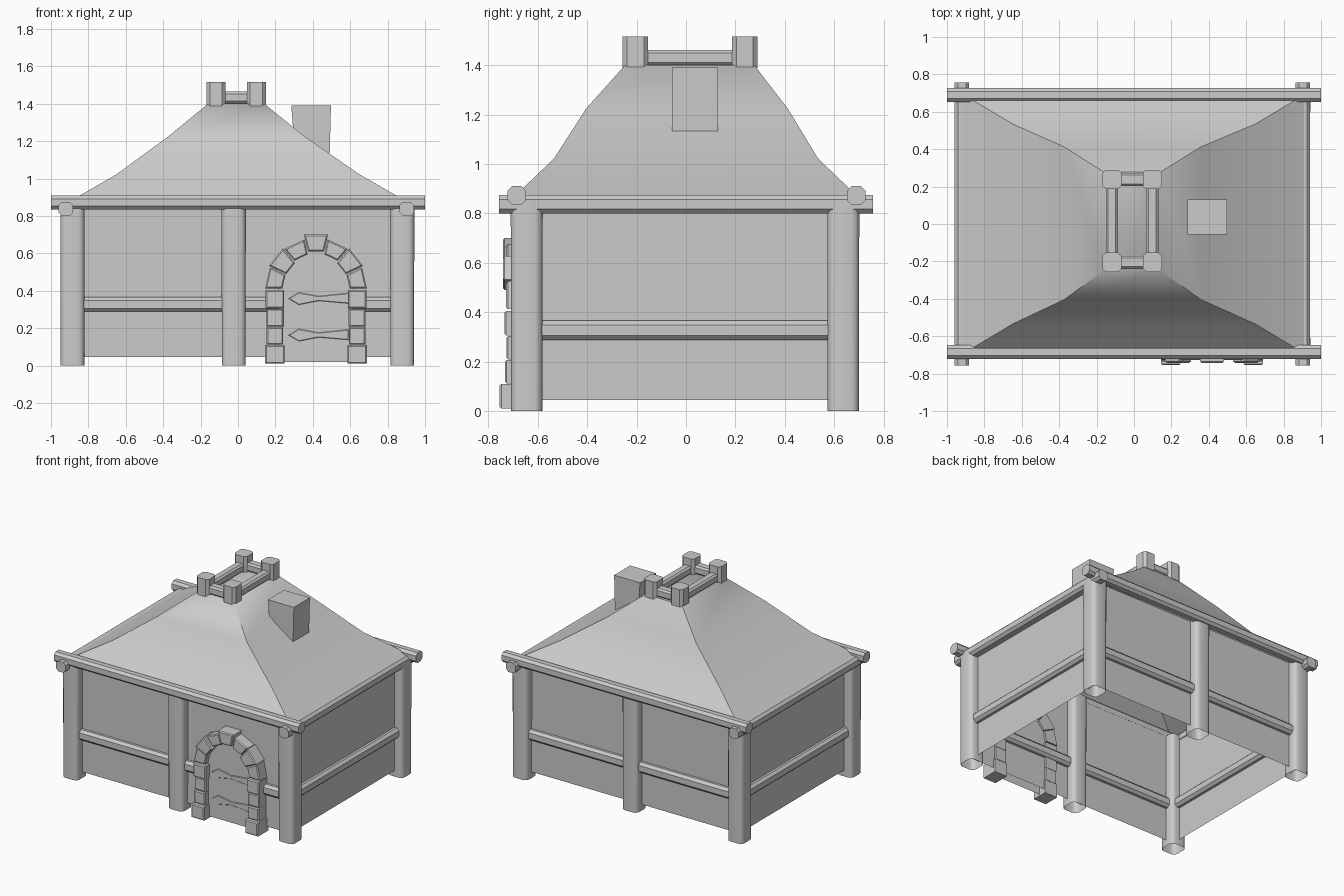
import bpy, bmesh
from math import pi, sin, cos, radians
from mathutils import Vector

if "Cube" in bpy.data.objects:
    bpy.data.objects.remove(bpy.data.objects["Cube"])


def finish(name, bm, smooth=False):
    me = bpy.data.meshes.new(name)
    bmesh.ops.recalc_face_normals(bm, faces=bm.faces)
    bm.to_mesh(me)
    bm.free()
    ob = bpy.data.objects.new(name, me)
    bpy.context.collection.objects.link(ob)
    if smooth:
        bpy.context.view_layer.objects.active = ob
        ob.select_set(True)
        bpy.ops.object.shade_smooth_by_angle(angle=radians(50))
        ob.select_set(False)
    return ob


def bar(name, lo, hi, axis=None, bevel=0.015, segs=1, smooth=False, pinch=1.0, open_ends=False):
    """Box between two corners; edges along one axis (or all edges) are bevelled."""
    lo, hi = Vector(lo), Vector(hi)
    mid, size = (lo + hi) / 2, hi - lo
    bm = bmesh.new()
    bmesh.ops.create_cube(bm, size=1)
    for v in bm.verts:
        k = pinch if v.co.z < 0 else 1
        v.co = Vector((v.co.x * size.x * k, v.co.y * size.y * k, v.co.z * size.z)) + mid
    edges = [e for e in bm.edges if axis is None or
             abs((e.verts[0].co - e.verts[1].co).normalized()[axis]) > 0.9]
    if bevel:
        bmesh.ops.bevel(bm, geom=edges, offset=bevel, segments=segs, profile=0.5, affect='EDGES')
    if open_ends:
        bm.normal_update()
        caps = [f for f in bm.faces if abs(f.normal[axis]) > 0.9]
        bmesh.ops.delete(bm, geom=caps, context='FACES_ONLY')
    return finish(name, bm, smooth)


def prism(name, outline, y0, y1, bevel=0):
    """Extrude an x/z outline from y0 to y1."""
    bm = bmesh.new()
    f = bm.faces.new([bm.verts.new((x, y0, z)) for x, z in outline])
    if y1 is not None:
        new = bmesh.ops.extrude_face_region(bm, geom=[f])['geom']
        for v in new:
            if isinstance(v, bmesh.types.BMVert):
                v.co.y = y1
    if bevel:
        rim = [e for e in bm.edges if all(abs(v.co.y - y0) < 1e-5 for v in e.verts)]
        bmesh.ops.bevel(bm, geom=rim, offset=bevel, segments=1, affect='EDGES')
    return finish(name, bm)


# Walls: four open sheets
bm = bmesh.new()
rings = [[bm.verts.new((x, y, z)) for x, y in ((-.885, -.645), (.88, -.645), (.88, .64), (-.885, .64))]
         for z in (0.045, 0.85)]
for i in range(4):
    j = (i + 1) % 4
    bm.faces.new((rings[0][i], rings[0][j], rings[1][j], rings[1][i]))
finish("walls", bm)

# Posts
for x in (-.885, -.023, .878):
    for y in (-.645, .637):
        bar("post", (x - .065, y - .065, 0), (x + .065, y + .065, .85), 2, .032, 3, True, .97, True)

# Eave beams
for y in (-.685, .69):
    bar("long_eave_beam", (-1, y - .037, .835), (1, y + .037, .91), 0, .018)
for x in (-.92, .903):
    bar("short_eave_beam", (x - .039, -.757, .80), (x + .039, .757, .875), 1, .018)

# Rails halfway up the walls
for y in (-.645, .64):
    bar("long_rail", (-.87, y - .036, .288), (.87, y + .036, .366), 0, .018)
for x in (-.885, .88):
    bar("short_rail", (x - .036, -.63, .288), (x + .036, .63, .366), 1, .018)

# Curved hip roof: half sizes and heights of each level
bm = bmesh.new()
levels = [(.94, .705, .858, 0, 0), (.85, .655, .907, 0, 0), (.65, .535, 1.022, 0, 0),
          (.365, .408, 1.225, -.008, .004), (.15, .262, 1.40, -.01, .015)]
prev = None
for hx, hy, z, cx, cy in levels:
    ring = [bm.verts.new((cx + sx * hx, cy + sy * hy, z))
            for sx, sy in ((-1, -1), (1, -1), (1, 1), (-1, 1))]
    if prev:
        for i in range(4):
            j = (i + 1) % 4
            bm.faces.new((prev[i], prev[j], ring[j], ring[i]))
    prev = ring
bm.faces.new(prev)
finish("roof", bm, True)

# Roof crown: four blocks joined by small beams
for x in (-.118, .098):
    bar("crown_beam_long", (x - .032, -.22, 1.40), (x + .032, .25, 1.462), 1, .012)
    for y in (-.205, .238):
        bar("crown_block", (x - .051, y - .052, 1.388), (x + .051, y + .052, 1.516), 2, .018)
for y in (-.205, .238):
    bar("crown_beam_short", (-.11, y - .035, 1.402), (.09, y + .035, 1.465), 0, .012)

# Chimney, its foot following the roof slope
prism("chimney", [(.285, 1.39), (.497, 1.39), (.49, 1.125), (.295, 1.26)], -.057, .13)

# Door panel
CX, CZ = .417, .42
arc = [(CX + .2 * cos(pi * i / 12), CZ + .22 * sin(pi * i / 12)) for i in range(13)]
prism("door", [(CX + .2, .02)] + arc + [(CX - .2, .02)], -.688, None)

# Door hinge straps
for z, s in ((.358, 1), (.163, 1)):
    top = [(.27, z), (.325, z + .033), (.43, z + .013), (.592, z + .03)]
    low = [(.592, z - .026), (.43, z - .012), (.325, z - .033)]
    prism("hinge_strap", top + low, -.694, -.686, .003)

# Door surround: stacked jamb stones
for side in (-1, 1):
    for z0, z1, w, front in ((.01, .11, .052, -.755), (.112, .206, .044, -.733),
                             (.208, .303, .045, -.727), (.305, .404, .05, -.735)):
        x = CX + side * .22
        prism("jamb_stone", [(x - w, z0), (x + w, z0), (x + w, z1), (x - w, z1)], front, -.63, .007)

# Arch stones: seven wedges
for i in range(7):
    mid = pi * (i + .5) / 7
    a = pi / 14
    ro = (.272, .28, .272, .297, .272, .28, .272)[i]
    ri = (.18, .178, .19, .205, .19, .178, .18)[i]
    pts = [(ri, mid - a * .93), (ro, mid - a * .97), (ro, mid + a * .97), (ri, mid + a * .93)]
    prism("arch_stone", [(CX + r * cos(t), .41 + r * sin(t)) for r, t in pts],
          -.742 if i % 2 else -.728, -.63, .007)
